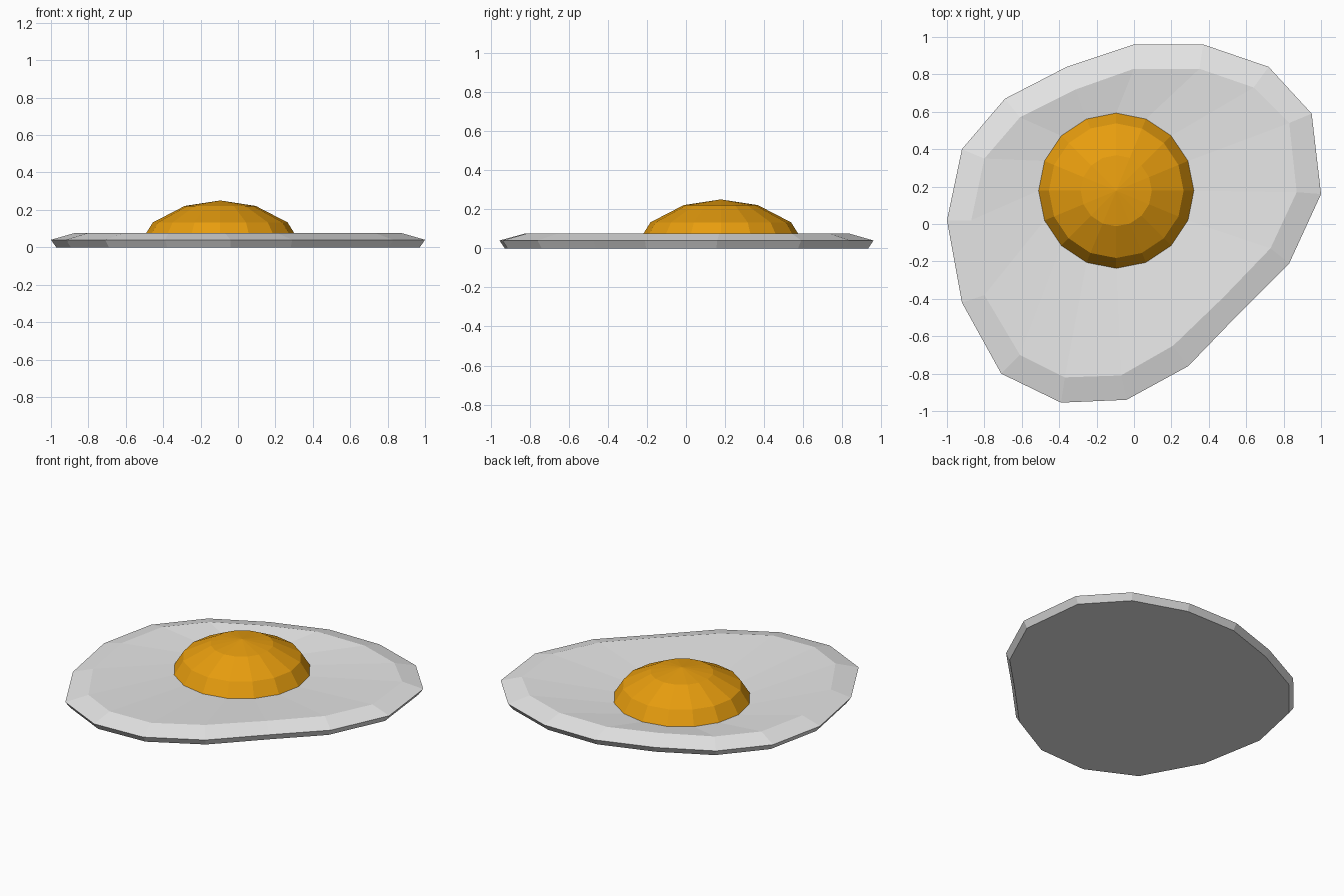
import bpy, math

if "Cube" in bpy.data.objects:
    bpy.data.objects.remove(bpy.data.objects["Cube"])

N = 16
CX, CY = -0.095, 0.178          # yolk centre

def material(name, rgb):
    m = bpy.data.materials.new(name)
    m.diffuse_color = (*rgb, 1)
    m.use_nodes = True
    m.node_tree.nodes["Principled BSDF"].inputs["Base Color"].default_value = m.diffuse_color
    return m

def loft(name, rings, mat, cap_start=True, cap_end=True):
    """Bridge clockwise rings (bottom to top) of N points each."""
    verts = [p for r in rings for p in r]
    faces = []
    for j in range(len(rings) - 1):
        for i in range(N):
            a, b = j * N + i, j * N + (i + 1) % N
            faces.append((a, a + N, b + N, b))
    if cap_start:
        faces.append(tuple(range(N)))
    if cap_end:
        last = (len(rings) - 1) * N
        faces.append(tuple(last + i for i in reversed(range(N))))
    me = bpy.data.meshes.new(name)
    me.from_pydata(verts, [], faces)
    me.materials.append(mat)
    ob = bpy.data.objects.new(name, me)
    bpy.context.collection.objects.link(ob)
    return ob

def circle(r, z):
    return [(CX + r * math.sin(2 * math.pi * k / N),
             CY + r * math.cos(2 * math.pi * k / N), z) for k in range(N)]

# Wavy outer edge and the inner top edge of the egg white (clockwise)
outer = [(0, .96), (.37, .96), (.72, .84), (.95, .59), (1, .16), (.83, -.21),
         (.565, -.475), (.29, -.76), (-.04, -.94), (-.39, -.955), (-.71, -.80),
         (-.92, -.42), (-1, .02), (-.92, .40), (-.69, .67), (-.36, .84)]
inner = [(0, .83), (.35, .83), (.64, .73), (.83, .54), (.87, .17), (.73, -.13),
         (.48, -.39), (.21, -.65), (-.07, -.81), (-.37, -.82), (-.61, -.70),
         (-.80, -.38), (-.87, .02), (-.80, .35), (-.61, .57), (-.31, .72)]

white = material("egg white", (0.9, 0.9, 0.9))
yellow = material("yolk yellow", (0.9, 0.38, 0.005))

# Egg white: bevelled rim, top dished towards the yolk
loft("egg_white", [[(x * .972, y * .972, 0) for x, y in outer],
                   [(x, y, .04) for x, y in outer],
                   [(x, y, .077) for x, y in inner],
                   circle(.415, .045)], white)

# Yolk: faceted dome with a pointed fan on top
loft("yolk", [circle(.415, .045), circle(.36, .133), circle(.19, .221),
              circle(.002, .25)], yellow, cap_start=False)
